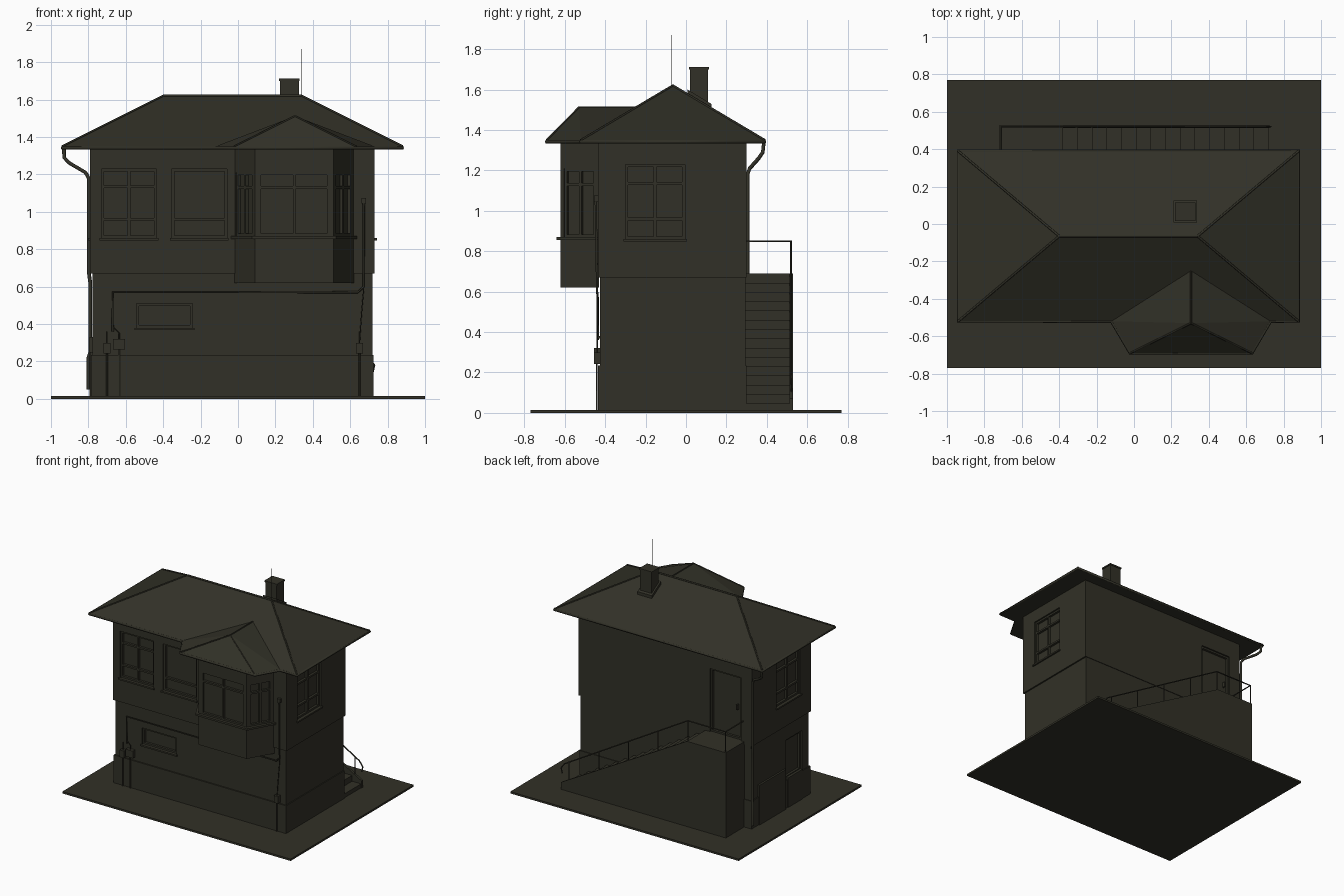
import bpy, bmesh, math
from mathutils import Matrix, Vector

if "Cube" in bpy.data.objects:
    bpy.data.objects.remove(bpy.data.objects["Cube"], do_unlink=True)

# One dark olive material for everything
mat = bpy.data.materials.new("dark olive")
mat.use_nodes = True
olive = (0.031, 0.030, 0.020, 1)
mat.diffuse_color = olive
bsdf = next(n for n in mat.node_tree.nodes if n.type == 'BSDF_PRINCIPLED')
bsdf.inputs["Base Color"].default_value = olive
bsdf.inputs["Roughness"].default_value = 0.9


def finish(bm, name):
    bmesh.ops.recalc_face_normals(bm, faces=bm.faces)
    mesh = bpy.data.meshes.new(name)
    bm.to_mesh(mesh)
    bm.free()
    mesh.materials.append(mat)
    ob = bpy.data.objects.new(name, mesh)
    bpy.context.collection.objects.link(ob)
    return ob


def add_box(bm, x, y, z, m=Matrix()):
    """Box spanning the (low, high) pairs x, y and z, moved by m."""
    lo, hi = zip(x, y, z)
    c = [(a + b) / 2 for a, b in zip(lo, hi)]
    s = [b - a for a, b in zip(lo, hi)]
    bmesh.ops.create_cube(bm, size=1, matrix=m @ Matrix.Translation(c) @ Matrix.Diagonal((*s, 1)))


def box(name, x, y, z):
    bm = bmesh.new()
    add_box(bm, x, y, z)
    return finish(bm, name)


def hull(name, points):
    bm = bmesh.new()
    for p in points:
        bm.verts.new(p)
    bmesh.ops.convex_hull(bm, input=bm.verts[:])
    bmesh.ops.dissolve_limit(bm, angle_limit=0.01, verts=bm.verts[:], edges=bm.edges[:])
    return finish(bm, name)


def prism(name, outline, z0, z1):
    return hull(name, [(x, y, z) for x, y in outline for z in (z0, z1)])


def pipe(name, points, radius, cyclic=False):
    cu = bpy.data.curves.new(name, 'CURVE')
    cu.dimensions = '3D'
    cu.bevel_depth = radius
    cu.bevel_resolution = 1
    cu.use_fill_caps = True
    sp = cu.splines.new('POLY')
    sp.points.add(len(points) - 1)
    for p, co in zip(sp.points, points):
        p.co = (*co, 1)
    sp.use_cyclic_u = cyclic
    cu.materials.append(mat)
    ob = bpy.data.objects.new(name, cu)
    bpy.context.collection.objects.link(ob)
    return ob


# Ground slab and walls
box("ground_slab", (-1, 1), (-.77, .77), (0, .015))
box("plinth", (-.785, .725), (-.435, .30), (0, .235))
lower = box("lower_wall", (-.778, .718), (-.425, .295), (.01, .68))
upper = box("upper_wall", (-.79, .73), (-.435, .30), (.67, 1.335))
bay = prism("bay_wall", [(-.02, -.43), (.09, -.62), (.51, -.62), (.62, -.43)], .62, 1.335)
prism("bay_sill", [(-.04, -.43), (.075, -.64), (.525, -.64), (.64, -.43)], .855, .87)

cutters = {ob: bmesh.new() for ob in (lower, upper, bay)}


def opening(name, wall, at, turn, w, h, mullions=(), bars=(), sill=True, depth=.03):
    """Recessed window or door; local x runs along the wall, local y goes inward."""
    m = Matrix.Translation(at) @ Matrix.Rotation(math.radians(turn), 4, 'Z')
    w2, h2, f = w / 2, h / 2, .014
    add_box(cutters[wall], (-w2, w2), (-.05, depth), (-h2, h2), m)
    bm = bmesh.new()
    front = (depth - .018, depth + .002)
    for s in (-1, 1):
        add_box(bm, sorted((s * w2, s * (w2 - f))), front, (-h2, h2), m)
        add_box(bm, (-w2, w2), front, sorted((s * h2, s * (h2 - f))), m)
    for u in mullions:
        add_box(bm, (u - f / 2, u + f / 2), front, (-h2, h2), m)
    for z in bars:
        add_box(bm, (-w2, w2), front, (z - f / 2, z + f / 2), m)
    if sill:
        add_box(bm, (-w2 - .01, w2 + .01), (-.012, depth), (-h2 - .012, -h2), m)
    finish(bm, name)


# Upper windows
opening("front_window", upper, (-.583, -.435, 1.045), 0, .295, .37, (0,), (.09, -.085))
opening("front_panel", upper, (-.207, -.435, 1.045), 0, .295, .37, (), (-.085,))
for side, x in (("left", .73), ("right", -.79)):
    turn = 90 if x > 0 else -90
    opening(side + "_window", upper, (x, -.153, 1.045), turn, .295, .37, (0,), (.09, -.085))

# Bay windows
opening("bay_front_window", bay, (.30, -.62, 1.04), 0, .38, .34, (0,), (.09,), False, .02)
for side, x, turn in (("right", .035, -60), ("left", .565, 60)):
    opening("bay_%s_window" % side, bay, (x, -.525, 1.04), turn, .18, .34, (0,), (.09,), False, .02)

# Doors and lower openings
opening("back_door", upper, (-.555, .30, .94), 180, .27, .50, (), (), False)
opening("cellar_window", lower, (-.393, -.425, .445), 0, .30, .13, (), (), True)
opening("side_door", lower, (-.778, -.24, .395), -90, .20, .31, (), (), False)
box("side_door_lower", (-.79, -.77), (-.33, -.15), (.01, .25))
box("side_hatch", (-.793, -.77), (-.12, .21), (.01, .33))
box("back_door_handle", (-.655, -.645), (.27, .295), (.92, .96))

# Cut the openings into the walls
for wall, cbm in cutters.items():
    cutter = finish(cbm, "opening_cutter")
    cutter.hide_render = True
    mod = wall.modifiers.new("openings", 'BOOLEAN')
    mod.operation = 'DIFFERENCE'
    mod.solver = 'EXACT'
    mod.object = cutter
    bpy.context.view_layer.objects.active = wall
    bpy.ops.object.modifier_apply(modifier=mod.name)
    bpy.data.objects.remove(cutter, do_unlink=True)

# Hipped main roof and bay roof
eave = [(-.94, -.52), (.88, -.52), (.88, .39), (-.94, .39)]
ridge = [(-.40, -.065, 1.62), (.34, -.065, 1.62)]
hull("main_roof", [(x, y, z) for x, y in eave for z in (1.333, 1.35)] + ridge)
bay_eave = [(-.12, -.52), (-.02, -.69), (.63, -.69), (.73, -.52)]
bay_ridge = [(.305, -.53, 1.512), (.305, -.25, 1.512)]
hull("bay_roof", [(x, y, z) for x, y in bay_eave for z in (1.333, 1.35)] + bay_ridge)

# Ridge caps
pipe("ridge_cap", ridge, .007)
for i, (x, y) in enumerate(eave):
    pipe("hip_cap", [(x, y, 1.35), ridge[i in (1, 2)]], .006)
pipe("bay_ridge_cap", bay_ridge, .005)
for x, y in bay_eave[1:3]:
    pipe("bay_hip_cap", [(x, y, 1.35), bay_ridge[0]], .005)

# Gutter and corner downpipe
loop = [eave[0]] + bay_eave + eave[1:]
pipe("gutter", [(x, y, 1.342) for x, y in loop], .010, True)
pipe("downpipe", [(-.93, .385, 1.335), (-.93, .38, 1.29), (-.90, .36, 1.26), (-.815, .315, 1.21),
                  (-.798, .305, 1.18), (-.798, .305, .68), (-.79, .30, .62), (-.79, .30, .25),
                  (-.80, .305, .22), (-.80, .305, .05)], .010)

# Chimney and aerial
box("chimney", (.225, .325), (.02, .11), (1.40, 1.70))
box("chimney_cap", (.22, .33), (.015, .115), (1.70, 1.712))
hull("chimney_flashing", [(x, y, z) for x in (.212, .338) for y, z in
                          ((.008, 1.50), (.008, 1.60), (.125, 1.45), (.125, 1.53))])
pipe("aerial", [(.34, -.07, 1.6), (.34, -.07, 1.87)], .0015)

# Outside stair with landing
steps, start, run, top = 14, -.38, 1.10 / 14, .69
box("landing", (-.72, start), (.29, .53), (.01, top))
bm = bmesh.new()
for i in range(steps):
    x = start + i * run
    add_box(bm, (x, x + run), (.29, .515), (.01, top * (1 - (i + 1) / (steps + 1))))
finish(bm, "stair_steps")
hull("stair_side_wall", [(x, y, z) for y in (.512, .53) for x, z in
                         ((start, .01), (start, top), (.725, .01), (.725, .07))])

# Handrail
pipe("handrail", [(-.71, .30, .85), (-.71, .52, .85), (start, .52, .85), (.70, .52, .22),
                  (.73, .52, .18), (.72, .52, .14)], .005)
for i in range(5):
    x = start + i * .26
    z = .85 - (x - start) * .583
    pipe("rail_post", [(x, .52, z - .17), (x, .52, z)], .004)
pipe("landing_post", [(-.71, .52, .68), (-.71, .52, .85)], .004)

# Conduits and junction boxes on the front
pipe("conduit", [(-.67, -.437, .36), (-.67, -.437, .57), (.64, -.437, .57), (.672, -.44, .60),
                 (.672, -.447, 1.07)], .006)
box("conduit_head", (.66, .685), (-.455, -.435), (1.045, 1.075))
pipe("meter_feed", [(.672, -.437, .59), (.66, -.437, .45), (.65, -.44, .30)], .003)
for x, half, z in ((-.70, .018, .27), (-.635, .032, .29), (.65, .018, .27)):
    box("junction_box", (x - half, x + half), (-.455, -.425), (z - .027, z + .03))
    pipe("box_pipe", [(x, -.442, .01), (x, -.442, z)], .005)
    pipe("box_lead", [(x, -.438, z), (x, -.438, z + .06), (x + (.03 if x > -.69 else 0) * (-1 if x < 0 else 0),
                      -.438, z + .09)], .003)
